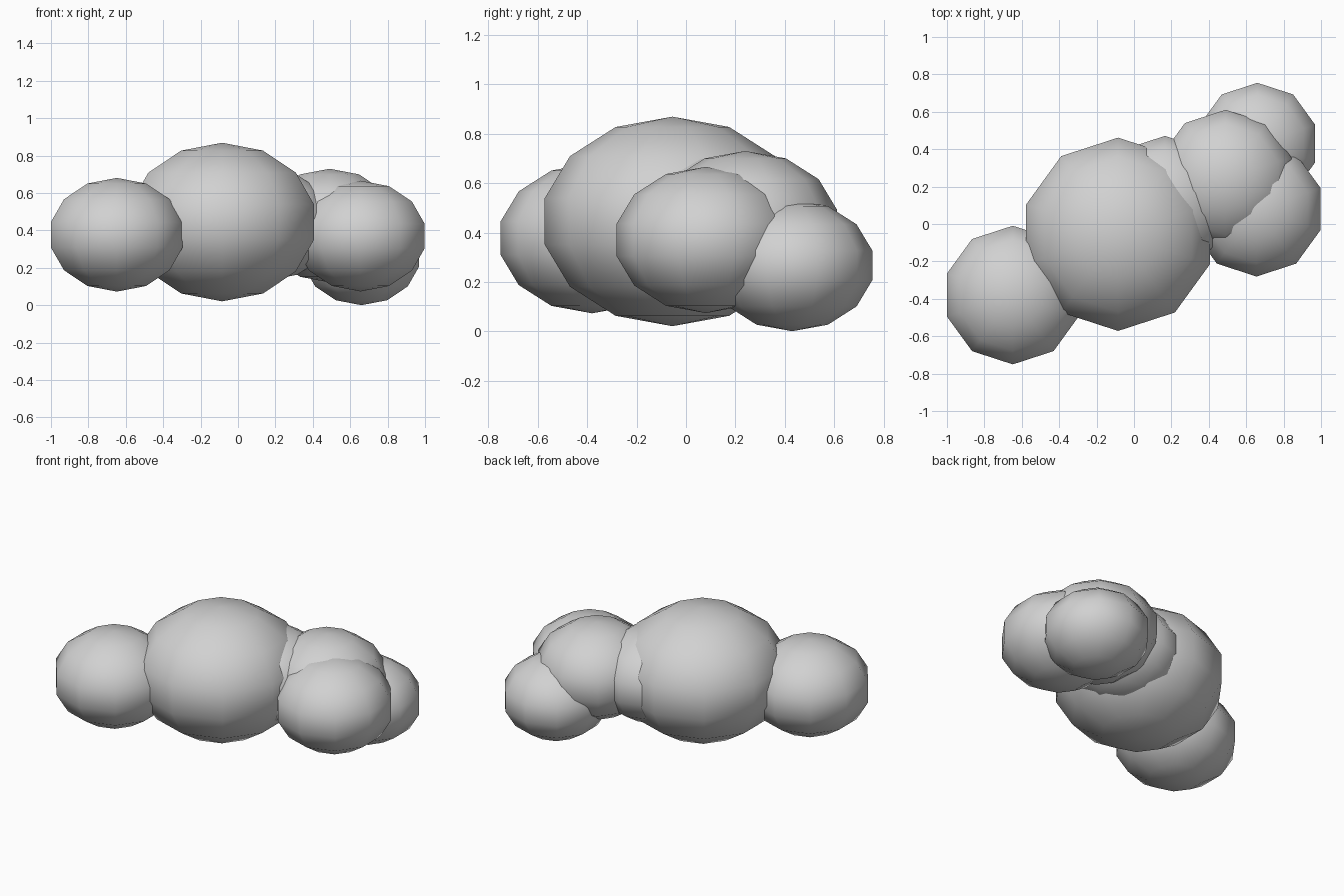
import bpy

cube = bpy.data.objects.get("Cube")
if cube:
    bpy.data.objects.remove(cube, do_unlink=True)

# One soft grey for the whole cloud
grey = bpy.data.materials.new("cloud_grey")
grey.use_nodes = True
colour = (0.64, 0.64, 0.64, 1)
grey.diffuse_color = colour
grey.node_tree.nodes["Principled BSDF"].inputs["Base Color"].default_value = colour

FLATTEN = 0.8  # every puff is a little squashed in height


def puff(name, centre, radius):
    """Add one smooth, low-poly, flattened ball."""
    bpy.ops.mesh.primitive_uv_sphere_add(segments=10, ring_count=7, radius=radius, location=centre)
    obj = bpy.context.object
    obj.name = name
    obj.scale.z = FLATTEN
    obj.data.materials.append(grey)
    bpy.ops.object.shade_smooth()


# Cloud puffs: name, centre, radius
puffs = [
    ("main_puff", (-0.085, -0.055, 0.445), 0.53),
    ("front_end_puff", (-0.648, -0.38, 0.377), 0.38),
    ("inner_puff", (0.165, 0.11, 0.43), 0.37),
    ("upper_puff", (0.49, 0.24, 0.426), 0.38),
    ("side_puff", (0.655, 0.08, 0.37), 0.37),
    ("back_low_puff", (0.66, 0.43, 0.267), 0.333),
]
for name, centre, radius in puffs:
    puff(name, centre, radius)
